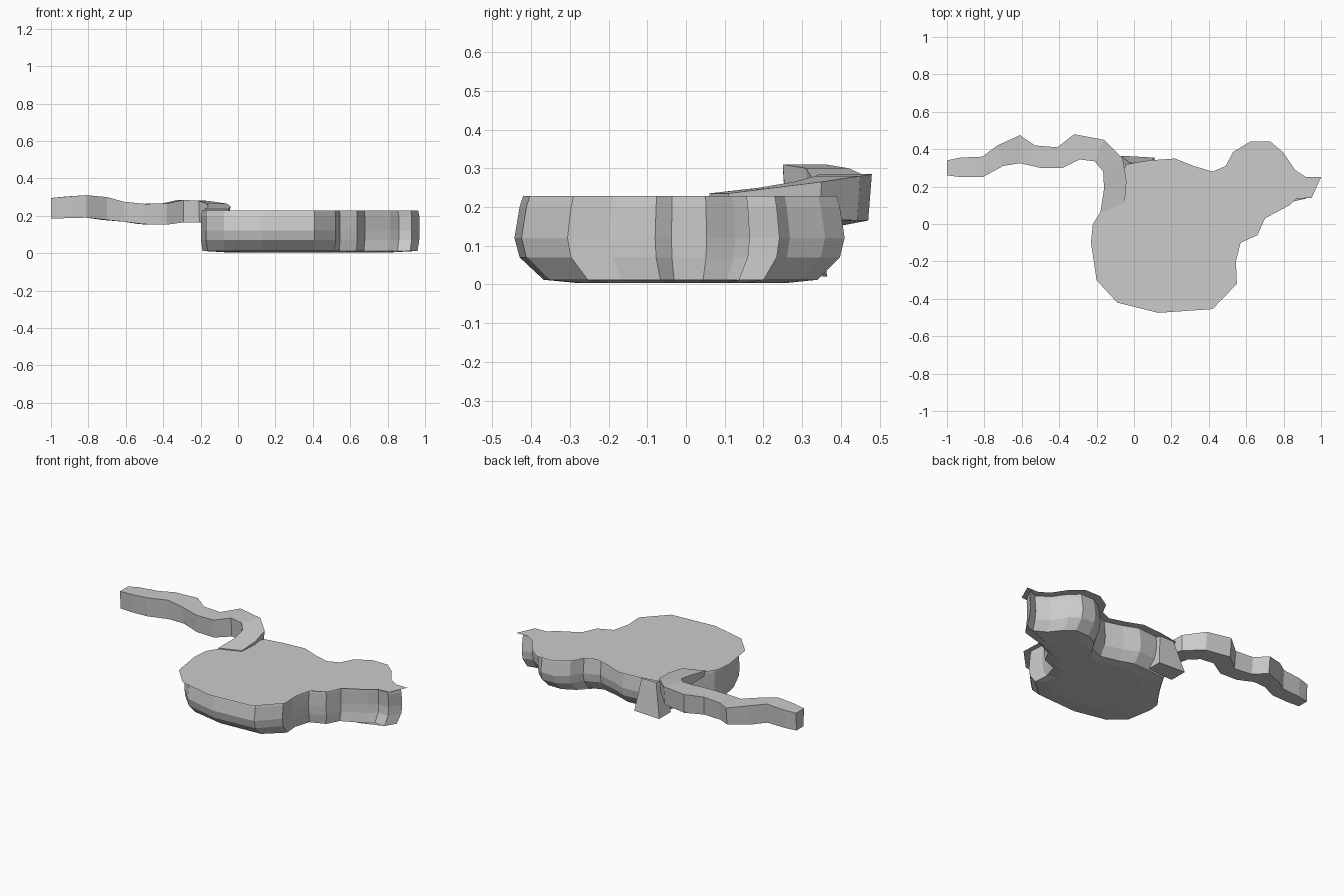
import bpy, bmesh
from mathutils import Vector


def finish(name, bm):
    bmesh.ops.recalc_face_normals(bm, faces=bm.faces)
    mesh = bpy.data.meshes.new(name)
    bm.to_mesh(mesh)
    bm.free()
    obj = bpy.data.objects.new(name, mesh)
    bpy.context.collection.objects.link(obj)
    return obj


def loft(name, rings):
    """Bridge equal-sized closed rings and cap both ends."""
    bm = bmesh.new()
    loops = [[bm.verts.new(p) for p in ring] for ring in rings]
    n = len(loops[0])
    for a, b in zip(loops, loops[1:]):
        for i in range(n):
            j = (i + 1) % n
            bm.faces.new((a[i], a[j], b[j], b[i]))
    bm.faces.new(loops[0][::-1])
    bm.faces.new(loops[-1])
    return finish(name, bm)


def inset_outline(points, d):
    """Move a counter-clockwise outline inward by d."""
    out = []
    for i, p in enumerate(points):
        a, c = Vector(points[i - 1]), Vector(points[(i + 1) % len(points)])
        t = (c - a).normalized()
        out.append((p[0] - t.y * d, p[1] + t.x * d))
    return out


# Pond outline seen from above, counter-clockwise
shore = [(-0.17, 0.08), (-0.22, 0.0), (-0.23, -0.1), (-0.20, -0.30),
         (-0.09, -0.42), (0.13, -0.475), (0.42, -0.455), (0.55, -0.32),
         (0.545, -0.2), (0.57, -0.10), (0.66, -0.06), (0.70, 0.03),
         (0.83, 0.10), (0.87, 0.135), (0.95, 0.14), (1.0, 0.25),
         (0.92, 0.25), (0.86, 0.29), (0.80, 0.38), (0.73, 0.44),
         (0.62, 0.44), (0.53, 0.385), (0.49, 0.31), (0.42, 0.28),
         (0.32, 0.31), (0.22, 0.35), (0.08, 0.34), (-0.04, 0.32),
         (-0.10, 0.2)]

# Basin walls: stacked outlines, rounded under at front and back
basin = inset_outline(shore, 0.032)
cx = 0.36
levels = [(0.003, 0.72, 0.62), (0.012, 0.985, 0.83), (0.07, 1, 0.97),
          (0.12, 1, 1), (0.2, 1, 0.97), (0.228, 0.99, 0.95)]
loft("pond_basin", [[(cx + (x - cx) * sx, y * sy, z) for x, y in basin]
                    for z, sx, sy in levels])

# Thin overhanging water sheet with a raised rim
bm = bmesh.new()
water = bm.faces.new([bm.verts.new((x, y, 0.229)) for x, y in shore])
bmesh.ops.inset_region(bm, faces=[water], thickness=0.035, depth=0.01,
                       use_even_offset=False)
bmesh.ops.triangulate(bm, faces=[f for f in bm.faces if len(f.verts) > 4])
finish("water_surface", bm)

# Stream: left bank x,y / right bank x,y / top z / bottom z
stream = [
    (-1.00, 0.26, -1.00, 0.34, 0.295, 0.185),
    (-0.92, 0.25, -0.93, 0.355, 0.302, 0.187),
    (-0.81, 0.25, -0.81, 0.36, 0.31, 0.19),
    (-0.70, 0.31, -0.73, 0.42, 0.30, 0.178),
    (-0.61, 0.325, -0.61, 0.475, 0.275, 0.168),
    (-0.50, 0.30, -0.53, 0.42, 0.264, 0.155),
    (-0.38, 0.30, -0.41, 0.41, 0.265, 0.152),
    (-0.29, 0.345, -0.32, 0.48, 0.285, 0.165),
    (-0.21, 0.335, -0.16, 0.45, 0.28, 0.165),
    (-0.165, 0.28, -0.06, 0.35, 0.265, 0.17),
    (-0.16, 0.19, -0.04, 0.23, 0.25, 0.18),
    (-0.18, 0.06, -0.05, 0.11, 0.235, 0.20),
]


def stream_ring(lx, ly, rx, ry, top, bottom):
    l, r = Vector((lx, ly, 0)), Vector((rx, ry, 0))
    up, side = Vector((0, 0, 1)), (r - l) * 0.07
    return [l + up * top, l + side + up * bottom,
            r - side + up * bottom, r + up * top]


loft("stream", [stream_ring(*s) for s in stream])

# Flared rock slab on the back wall beside the inlet
loft("inlet_block", [
    [(-0.07, 0.25, 0.02), (0.11, 0.25, 0.02), (0.11, 0.355, 0.02), (-0.07, 0.365, 0.02)],
    [(-0.03, 0.25, 0.22), (0.09, 0.25, 0.22), (0.08, 0.325, 0.22), (-0.02, 0.325, 0.22)],
])
